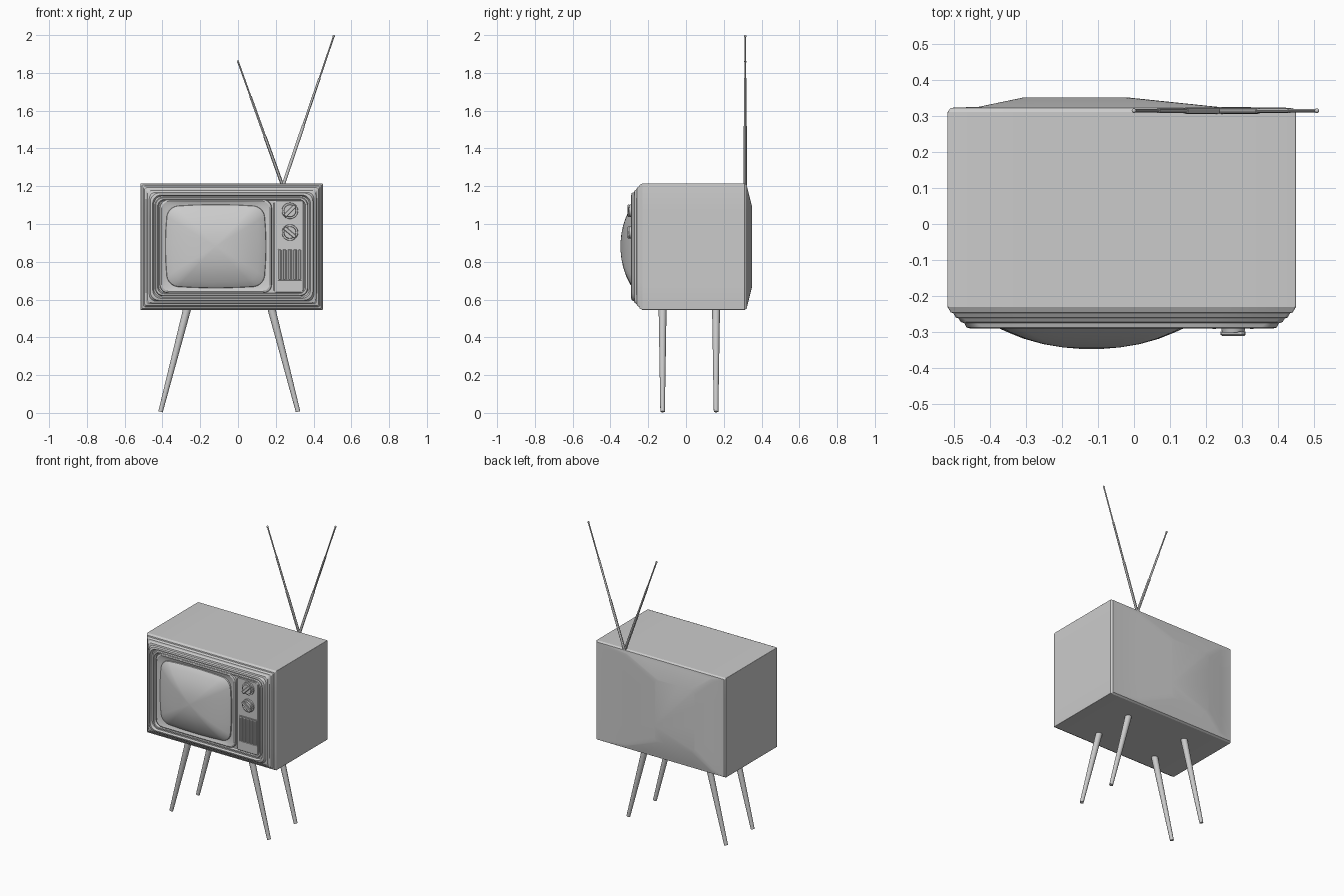
import bpy, bmesh, math
from mathutils import Vector

if "Cube" in bpy.data.objects:
    bpy.data.objects.remove(bpy.data.objects["Cube"])

CX, CZ = -0.034, 0.88      # cabinet centre
SX, SZ = -0.118, 0.882     # screen centre


def finish(name, bm, angle=30):
    bmesh.ops.recalc_face_normals(bm, faces=bm.faces)
    me = bpy.data.meshes.new(name)
    bm.to_mesh(me)
    bm.free()
    ob = bpy.data.objects.new(name, me)
    bpy.context.collection.objects.link(ob)
    bpy.ops.object.select_all(action='DESELECT')
    ob.select_set(True)
    bpy.context.view_layer.objects.active = ob
    bpy.ops.object.shade_smooth_by_angle(angle=math.radians(angle))
    return ob


def outline(cx, cz, hw, hh, r, y, bulge=0.0, seg=5, side=5):
    """Rounded rectangle facing y; bulge bows the sides outwards."""
    corners = []
    for i, (sx, sz) in enumerate([(1, 1), (-1, 1), (-1, -1), (1, -1)]):
        arc = []
        for k in range(seg + 1):
            a = math.pi / 2 * (i + k / seg)
            arc.append(Vector((sx * (hw - r) + r * math.cos(a), sz * (hh - r) + r * math.sin(a))))
        corners.append(arc)
    pts = []
    for i, arc in enumerate(corners):
        nxt = corners[(i + 1) % 4][0]
        pts += arc + [arc[-1].lerp(nxt, k / side) for k in range(1, side)]
    return [(cx + p.x * (1 - bulge * (p.y / hh) ** 2), y,
             cz + p.y * (1 - bulge * (p.x / hw) ** 2)) for p in pts]


def loft(name, rings, angle=30, **kw):
    bm = bmesh.new()
    loops = [[bm.verts.new(p) for p in outline(*r, **kw)] for r in rings]
    for a, b in zip(loops, loops[1:]):
        for i in range(len(a)):
            j = (i + 1) % len(a)
            bm.faces.new((a[i], a[j], b[j], b[i]))
    bm.faces.new(loops[0])
    bm.faces.new(loops[-1])
    return finish(name, bm, angle)


def rod(name, p0, p1, r0, r1, sides=16):
    p0, p1 = Vector(p0), Vector(p1)
    d = p1 - p0
    bm = bmesh.new()
    bmesh.ops.create_cone(bm, cap_ends=True, segments=sides, radius1=r0, radius2=r1, depth=d.length)
    bm.transform(d.to_track_quat('Z', 'Y').to_matrix().to_4x4())
    bmesh.ops.translate(bm, verts=bm.verts, vec=(p0 + p1) / 2)
    return finish(name, bm)


# Cabinet: bulged back, box body, stepped front frame
loft("cabinet", [
    (-0.16, CZ, 0.15, 0.21, 0.03, 0.350),
    (-0.10, CZ, 0.33, 0.31, 0.02, 0.325),
    (CX, CZ, 0.474, 0.328, 0.004, 0.322),
    (CX, CZ, 0.483, 0.335, 0.004, 0.310),
    (CX, CZ, 0.483, 0.335, 0.004, -0.230),
    (CX, CZ, 0.474, 0.327, 0.005, -0.245),
    (CX, CZ, 0.467, 0.320, 0.006, -0.247),
    (CX, CZ, 0.460, 0.312, 0.010, -0.259),
    (CX, CZ, 0.452, 0.304, 0.014, -0.262),
    (CX, CZ, 0.446, 0.297, 0.022, -0.272),
    (CX, CZ, 0.436, 0.288, 0.035, -0.275),
    (CX, CZ, 0.430, 0.284, 0.045, -0.287),
    (CX, CZ, 0.418, 0.274, 0.045, -0.290),
    (CX, CZ, 0.412, 0.268, 0.045, -0.276),
    (CX, CZ, 0.405, 0.262, 0.042, -0.276),
    (CX, CZ, 0.401, 0.258, 0.040, -0.284),
    (CX, CZ, 0.392, 0.250, 0.036, -0.284),
    (CX, CZ, 0.386, 0.245, 0.034, -0.270),
], angle=20)

# Screen surround
loft("screen_surround", [
    (SX, SZ, 0.298, 0.248, 0.045, -0.266),
    (SX, SZ, 0.295, 0.246, 0.045, -0.282),
    (SX, SZ, 0.288, 0.240, 0.048, -0.285),
    (SX, SZ, 0.269, 0.224, 0.050, -0.276, 0.03),
])

# Domed picture tube
dome = [(1.0, -0.272), (0.99, -0.283), (0.95, -0.290), (0.85, -0.302), (0.7, -0.318),
        (0.5, -0.333), (0.3, -0.342), (0.12, -0.346), (0.02, -0.347)]
loft("screen", [(SX, SZ, 0.268 * f, 0.222 * f, 0.055 * f, y, 0.05) for f, y in dome], angle=40)

# Control panel
loft("control_panel", [
    (0.268, CZ, 0.079, 0.245, 0.015, -0.266),
    (0.268, CZ, 0.079, 0.245, 0.015, -0.278),
    (0.268, CZ, 0.075, 0.241, 0.012, -0.281),
])

# Knobs with diagonal grips
for n, (z, turn) in enumerate([(1.07, 45), (0.955, -40)], 1):
    rod(f"knob_{n}_base", (0.275, -0.275, z), (0.275, -0.290, z), 0.044, 0.042, 24)
    rod(f"knob_{n}_dial", (0.275, -0.285, z), (0.275, -0.301, z), 0.034, 0.031, 24)
    grip = loft(f"knob_{n}_grip", [
        (0, 0, 0.039, 0.010, 0.004, -0.298),
        (0, 0, 0.039, 0.010, 0.004, -0.307),
        (0, 0, 0.036, 0.007, 0.003, -0.310)])
    grip.location = (0.275, 0, z)
    grip.rotation_euler.y = -math.radians(turn)

# Speaker grille: raised rim and vertical slats
loft("speaker_rim", [
    (0.274, 0.785, 0.068, 0.088, 0.004, -0.276),
    (0.274, 0.785, 0.068, 0.088, 0.004, -0.286),
    (0.274, 0.785, 0.063, 0.083, 0.003, -0.286),
    (0.274, 0.785, 0.062, 0.082, 0.003, -0.2815)])
for i in range(5):
    x = 0.274 + (i - 2) * 0.026
    loft(f"speaker_slat_{i + 1}", [
        (x, 0.785, 0.009, 0.080, 0.002, -0.279),
        (x, 0.785, 0.008, 0.080, 0.002, -0.288),
        (x, 0.785, 0.004, 0.078, 0.002, -0.291)])

# Splayed tapered legs
for side, sx in (("left", -1), ("right", 1)):
    for place, y in (("front", -0.124), ("back", 0.159)):
        rod(f"{place}_{side}_leg", (-0.046 + sx * 0.222, y, 0.556),
            (-0.046 + sx * 0.364, y, 0.006), 0.021, 0.012)

# Telescopic aerials with ball tips
base = Vector((0.237, 0.314, 1.20))
for side, tip in (("left", (0.0, 0.314, 1.860)), ("right", (0.507, 0.314, 1.994))):
    tip = Vector(tip)
    cuts = [0, 0.4, 0.72, 1]
    for k, r in enumerate((0.0085, 0.0065, 0.0045)):
        rod(f"{side}_aerial_section_{k + 1}", base.lerp(tip, cuts[k]),
            base.lerp(tip, cuts[k + 1]), r, r, 12)
    bm = bmesh.new()
    bmesh.ops.create_uvsphere(bm, u_segments=12, v_segments=8, radius=0.0065)
    bmesh.ops.translate(bm, verts=bm.verts, vec=tip)
    finish(f"{side}_aerial_tip", bm, 60)
